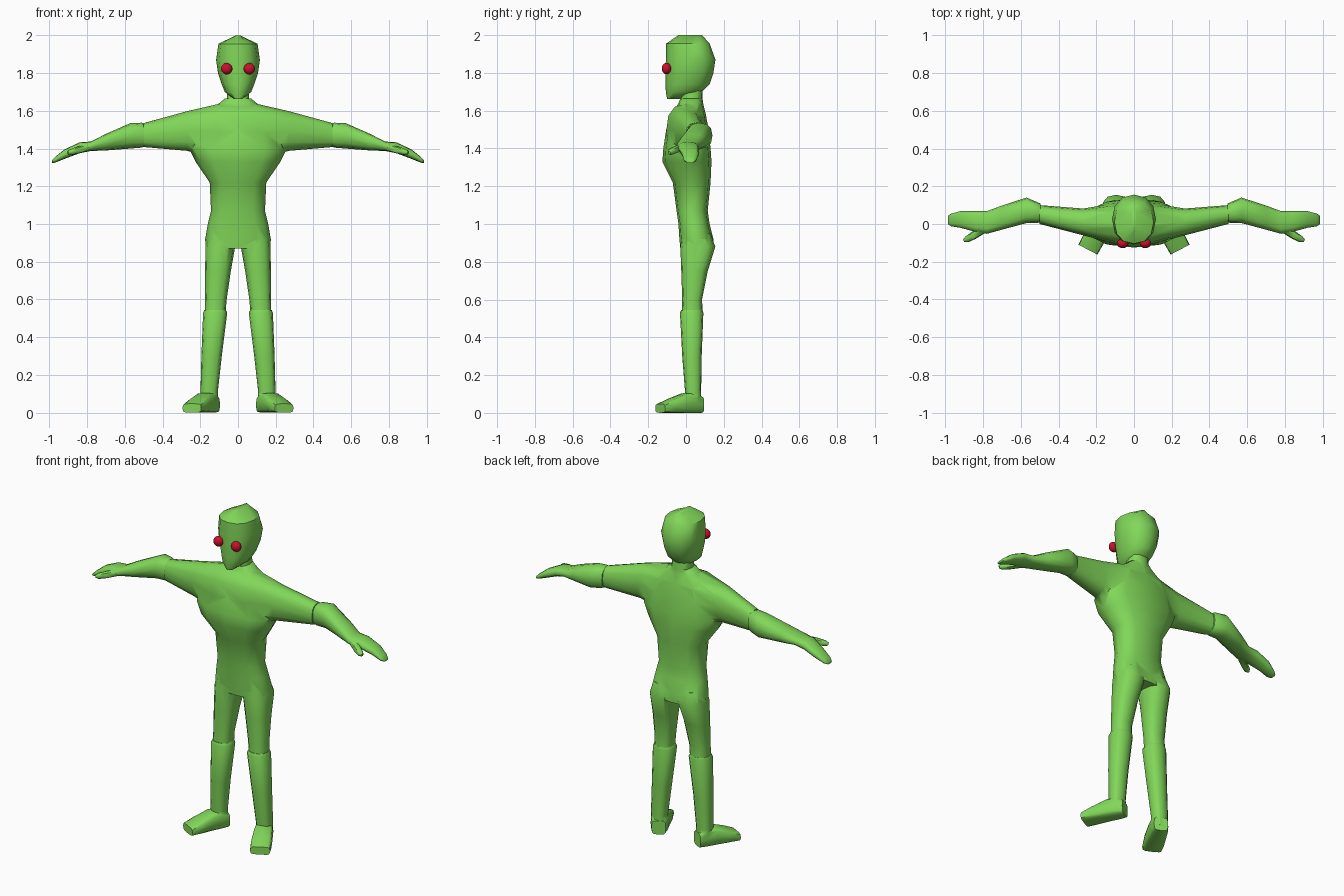
import bpy, bmesh, math
from mathutils import Matrix, Vector


def material(name, rgb):
    m = bpy.data.materials.new(name)
    m.diffuse_color = (*rgb, 1)
    return m


GREEN = material("green skin", (0.22, 0.68, 0.10))
RED = material("red eye", (0.60, 0.005, 0.025))


def loft(name, axis, rows, side=1, sides=12, power=0.8, matrix=None):
    """Skin rounded rings; each row is (position, a0, a1, b0, b1)."""
    bm = bmesh.new()
    rings = []
    for pos, a0, a1, b0, b1 in rows:
        ring = []
        for i in range(sides):
            t = 2 * math.pi * i / sides
            c, s = math.cos(t), math.sin(t)
            a = (a0 + a1) / 2 + (a1 - a0) / 2 * math.copysign(abs(c) ** power, c)
            b = (b0 + b1) / 2 + (b1 - b0) / 2 * math.copysign(abs(s) ** power, s)
            p = Vector((a, b, pos) if axis == 'z' else (pos, a, b))
            if matrix:
                p = matrix @ p
            p.x *= side
            ring.append(bm.verts.new(p))
        rings.append(ring)
    for r, q in zip(rings, rings[1:]):
        for i in range(sides):
            j = (i + 1) % sides
            bm.faces.new((r[i], r[j], q[j], q[i]))
    bm.faces.new(rings[0])
    bm.faces.new(rings[-1])
    bmesh.ops.recalc_face_normals(bm, faces=bm.faces)
    me = bpy.data.meshes.new(name)
    bm.to_mesh(me)
    bm.free()
    ob = bpy.data.objects.new(name, me)
    bpy.context.collection.objects.link(ob)
    me.materials.append(GREEN)
    return ob


def select(ob):
    bpy.ops.object.select_all(action='DESELECT')
    ob.select_set(True)
    bpy.context.view_layer.objects.active = ob


def union(base, parts):
    """Fuse parts into the base and drop the inner surfaces."""
    select(base)
    for part in parts:
        mod = base.modifiers.new("fuse", 'BOOLEAN')
        mod.operation = 'UNION'
        mod.solver = 'EXACT'
        mod.object = part
        bpy.ops.object.modifier_apply(modifier=mod.name)
        bpy.data.objects.remove(part)


def smooth(ob, angle=50):
    select(ob)
    bpy.ops.object.shade_smooth_by_angle(angle=math.radians(angle))


# Torso
body = loft("body", 'z', [
    (0.87, -0.172, 0.172, -0.03, 0.145), (0.92, -0.174, 0.174, -0.035, 0.145),
    (1.00, -0.160, 0.160, -0.04, 0.125), (1.07, -0.143, 0.143, -0.05, 0.115),
    (1.22, -0.150, 0.150, -0.07, 0.130), (1.33, -0.225, 0.225, -0.125, 0.135),
    (1.40, -0.260, 0.260, -0.12, 0.130), (1.50, -0.240, 0.240, -0.105, 0.12),
    (1.58, -0.200, 0.200, -0.075, 0.105), (1.64, -0.10, 0.10, -0.04, 0.09),
    (1.665, -0.07, 0.07, -0.03, 0.085)])

# Shoulders and upper arms in one span
half = [(0.10, -0.105, 0.11, 1.34, 1.637), (0.27, -0.06, 0.082, 1.388, 1.598),
        (0.50, 0.0, 0.10, 1.408, 1.535)]
span = [(-r[0], *r[1:]) for r in reversed(half)] + half
parts = [loft("upper_arms", 'x', span)]

# Neck
parts.append(loft("neck", 'z', [(1.58, -0.08, 0.08, -0.02, 0.10),
                                (1.66, -0.06, 0.06, -0.03, 0.088),
                                (1.75, -0.055, 0.055, -0.02, 0.085)]))

# Thighs
for s in (1, -1):
    parts.append(loft("thigh", 'z', [
        (0.54, 0.065, 0.176, -0.022, 0.088), (0.60, 0.060, 0.175, -0.02, 0.085),
        (0.75, 0.038, 0.174, -0.025, 0.115), (0.88, 0.015, 0.173, -0.03, 0.155),
        (0.95, 0.012, 0.155, -0.02, 0.13)], s))
union(body, parts)
smooth(body)

for s, tag in ((1, "left"), (-1, "right")):
    # Lower leg with the foot turned outwards
    shin = loft(tag + "_lower_leg", 'z', [
        (0.035, 0.105, 0.195, 0.0, 0.08), (0.11, 0.107, 0.199, -0.005, 0.08),
        (0.30, 0.086, 0.194, -0.02, 0.083), (0.53, 0.057, 0.185, -0.032, 0.092),
        (0.545, 0.065, 0.178, -0.025, 0.088)], s)
    turn = Matrix.Translation((0.14, 0.06, 0)) @ Matrix.Rotation(math.radians(-62.3), 4, 'Z')
    foot = loft(tag + "_foot", 'x', [
        (-0.02, -0.040, 0.040, 0.0, 0.085), (0.02, -0.050, 0.050, 0.0, 0.105),
        (0.08, -0.052, 0.055, 0.0, 0.105), (0.16, -0.058, 0.060, 0.0, 0.075),
        (0.222, -0.055, 0.058, 0.0, 0.048)], s, power=0.5, matrix=turn)
    union(shin, [foot])
    smooth(shin)

    # Forearm tapering into the flat hand
    arm = loft(tag + "_forearm", 'x', [
        (0.495, 0.01, 0.108, 1.412, 1.530), (0.51, 0.005, 0.115, 1.405, 1.537),
        (0.57, 0.005, 0.140, 1.40, 1.535), (0.70, -0.03, 0.098, 1.39, 1.478),
        (0.78, -0.052, 0.068, 1.387, 1.437), (0.84, -0.042, 0.068, 1.375, 1.433),
        (0.92, -0.02, 0.068, 1.345, 1.395), (0.97, -0.012, 0.055, 1.325, 1.355),
        (0.987, 0.0, 0.042, 1.323, 1.338)], s)
    reach = (Matrix.Translation((0.79, -0.025, 1.407))
             @ Matrix.Rotation(math.radians(-30), 4, 'Z')
             @ Matrix.Rotation(math.radians(12), 4, 'Y'))
    thumb = loft(tag + "_thumb", 'x', [
        (0.0, -0.020, 0.022, -0.018, 0.018), (0.07, -0.022, 0.02, -0.020, 0.018),
        (0.115, -0.018, 0.016, -0.018, 0.014), (0.132, -0.008, 0.008, -0.01, 0.006)],
        s, sides=8, matrix=reach)
    union(arm, [thumb])
    smooth(arm)

    # Eye
    bpy.ops.mesh.primitive_uv_sphere_add(segments=16, ring_count=10, radius=0.03,
                                         location=(0.06 * s, -0.103, 1.823))
    eye = bpy.context.object
    eye.name = tag + "_eye"
    eye.scale.y = 0.85
    eye.data.materials.append(RED)
    smooth(eye)

# Head with a pointed chin and a ridged crown
head = loft("head", 'z', [
    (1.662, -0.022, 0.022, -0.10, -0.03), (1.70, -0.070, 0.070, -0.107, 0.085),
    (1.74, -0.086, 0.086, -0.108, 0.125), (1.80, -0.106, 0.106, -0.108, 0.145),
    (1.87, -0.116, 0.116, -0.107, 0.156), (1.955, -0.104, 0.104, -0.105, 0.125),
    (2.00, -0.012, 0.012, -0.04, 0.085)], power=0.9)
smooth(head)
